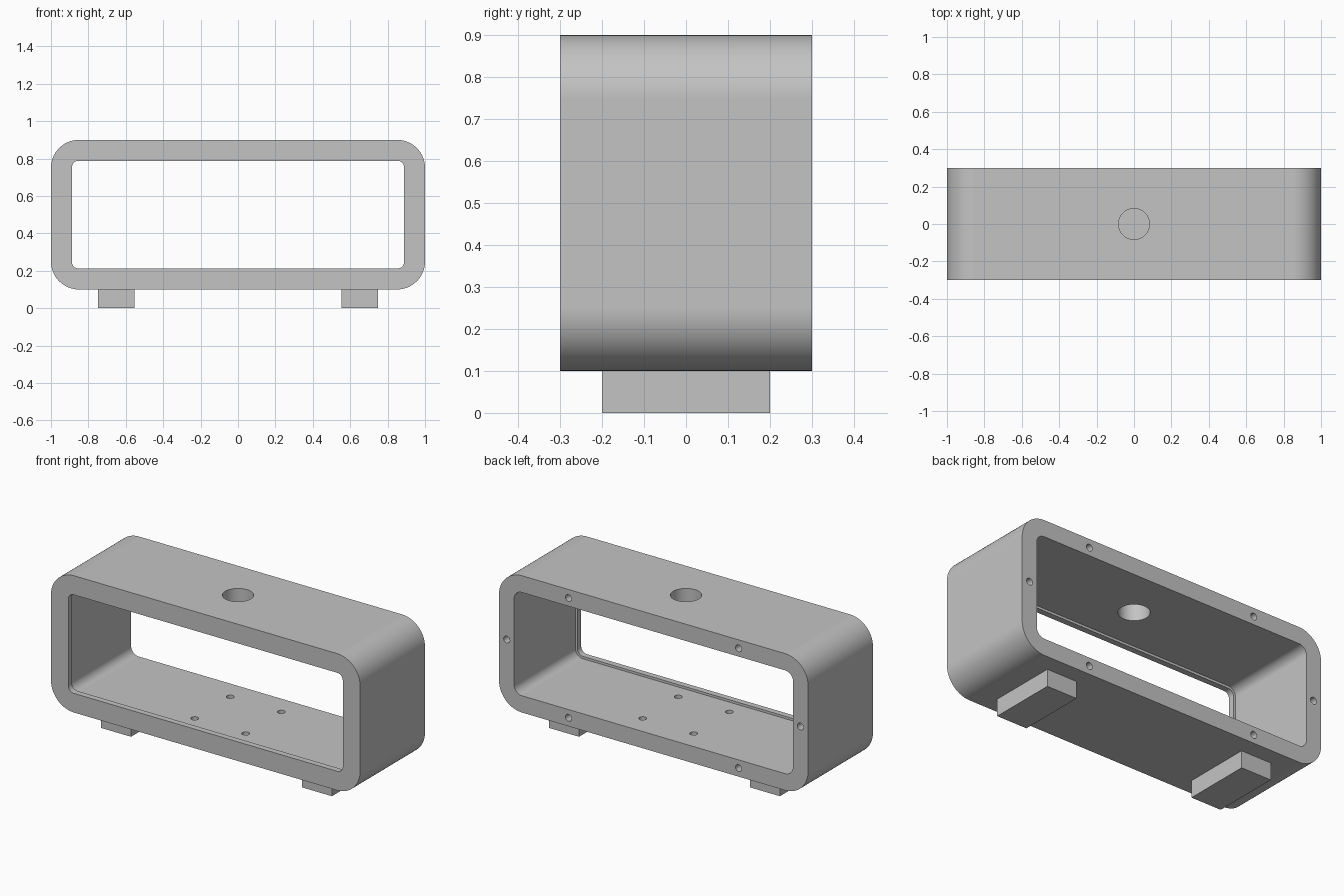
import bpy
import math
from mathutils import Matrix

if "Cube" in bpy.data.objects:
    bpy.data.objects.remove(bpy.data.objects["Cube"])

grey = bpy.data.materials.new("plain_grey")
grey.use_nodes = True
GREY = (0.55, 0.55, 0.55, 1)
grey.diffuse_color = GREY
grey.node_tree.nodes["Principled BSDF"].inputs["Base Color"].default_value = GREY

DEPTH, BOTTOM, TOP = 0.6, 0.1, 0.9
MID = (BOTTOM + TOP) / 2


def add_mesh(name, verts, faces):
    mesh = bpy.data.meshes.new(name)
    mesh.from_pydata(verts, [], faces)
    mesh.materials.append(grey)
    obj = bpy.data.objects.new(name, mesh)
    bpy.context.collection.objects.link(obj)
    return obj


def rounded_prism(name, inset, radius, y0, y1, steps=16):
    """Rounded rectangle in x-z, inset from the outer outline, run along y."""
    hx, hz = 1 - inset - radius, (TOP - BOTTOM) / 2 - inset - radius
    ring = []
    for q, (sx, sz) in enumerate([(1, 1), (-1, 1), (-1, -1), (1, -1)]):
        for i in range(steps + 1):
            a = (q + i / steps) * math.pi / 2
            ring.append((sx * hx + radius * math.cos(a),
                         MID + sz * hz + radius * math.sin(a)))
    n = len(ring)
    verts = [(x, y, z) for y in (y0, y1) for x, z in ring]
    faces = [tuple(range(n)), tuple(range(2 * n - 1, n - 1, -1))]
    faces += [(i, i + n, (i + 1) % n + n, (i + 1) % n) for i in range(n)]
    return add_mesh(name, verts, faces)


def cylinder(name, radius, length, centre, along_y=False, sides=32):
    bpy.ops.mesh.primitive_cylinder_add(vertices=sides, radius=radius, depth=length)
    obj = bpy.context.object
    obj.name = name
    if along_y:
        obj.data.transform(Matrix.Rotation(math.pi / 2, 4, 'X'))
    obj.data.transform(Matrix.Translation(centre))
    obj.data.materials.append(grey)
    return obj


def cut(target, cutter):
    mod = target.modifiers.new("cut", 'BOOLEAN')
    mod.operation, mod.solver, mod.object = 'DIFFERENCE', 'EXACT', cutter
    bpy.context.view_layer.objects.active = target
    bpy.ops.object.modifier_apply(modifier=mod.name)
    bpy.data.objects.remove(cutter)


# Housing: rounded shell, with a narrow lip around the front opening
housing = rounded_prism("housing", 0, 0.15, -DEPTH / 2, DEPTH / 2, 24)
cut(housing, rounded_prism("cavity", 0.098, 0.05, -DEPTH / 2 + 0.035, DEPTH))
cut(housing, rounded_prism("front_opening", 0.112, 0.036, -DEPTH, 0))

# Large round hole through the top
cut(housing, cylinder("top_hole", 0.083, 0.3, (0, 0, TOP), sides=48))

# Blind screw holes in the back rim
rim = [(sx * 0.55, MID + sz * 0.35) for sx in (-1, 1) for sz in (-1, 1)]
rim += [(-0.95, MID), (0.95, MID)]
for x, z in rim:
    cut(housing, cylinder("rim_hole", 0.02, 0.2, (x, DEPTH / 2, z), True))

# Blind mounting holes in the floor
for x in (-0.165, 0.165):
    for y in (-0.165, 0.165):
        cut(housing, cylinder("floor_hole", 0.021, 0.1, (x, y, BOTTOM + 0.098)))

bpy.ops.object.select_all(action='DESELECT')
housing.select_set(True)
bpy.context.view_layer.objects.active = housing
bpy.ops.object.shade_smooth_by_angle(angle=math.radians(30))
weighted = housing.modifiers.new("even_normals", 'WEIGHTED_NORMAL')
weighted.keep_sharp = True

# Two block feet
for side, x in (("left", 0.65), ("right", -0.65)):
    bpy.ops.mesh.primitive_cube_add(size=1)
    foot = bpy.context.object
    foot.name = side + "_foot"
    foot.data.transform(Matrix.Translation((x, 0, BOTTOM / 2))
                        @ Matrix.Diagonal((0.195, 0.4, BOTTOM, 1)))
    foot.data.materials.append(grey)
